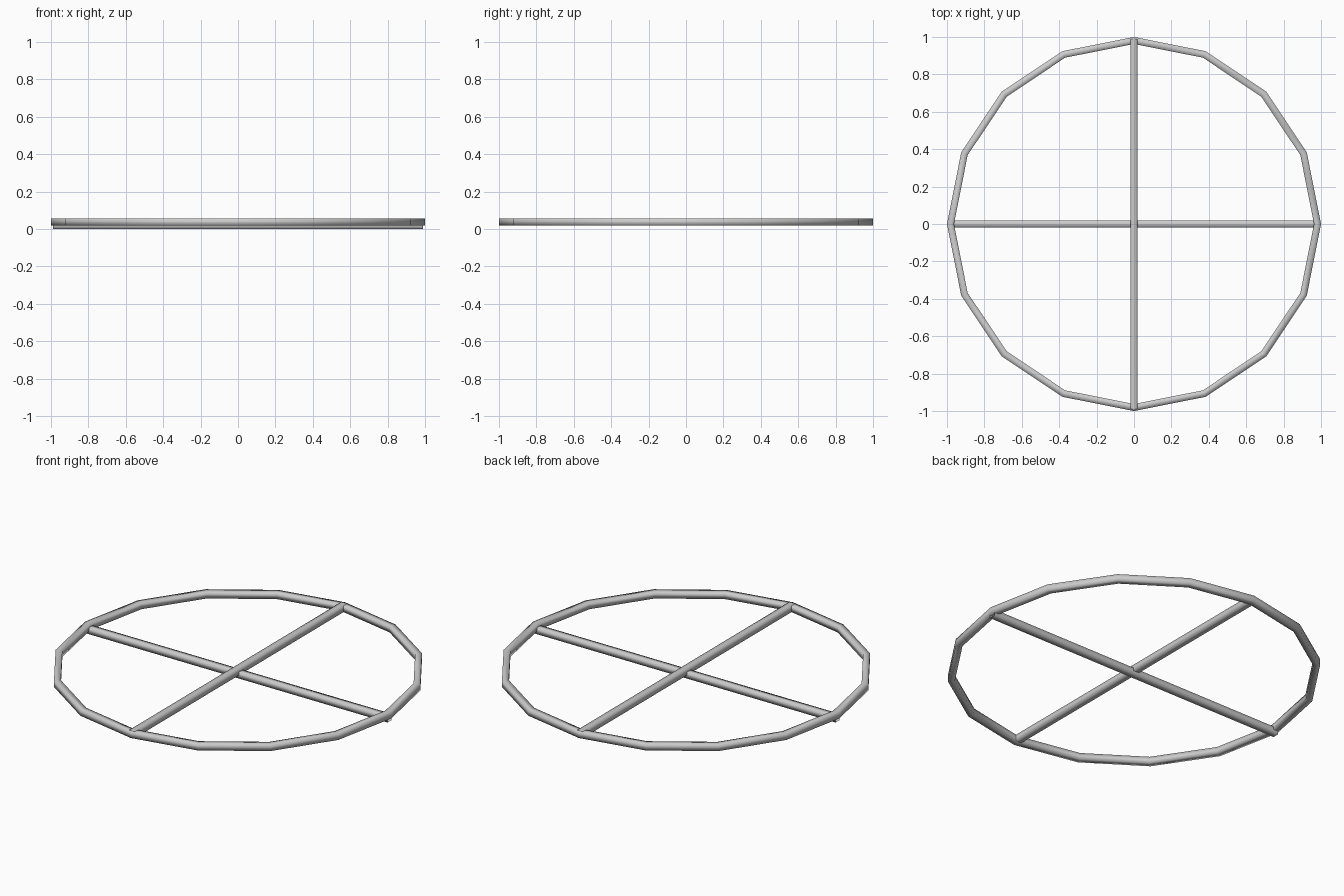
import bpy, math

if "Cube" in bpy.data.objects:
    bpy.data.objects.remove(bpy.data.objects["Cube"])

H = 0.0187          # half the tube's width
RING = 1.0 - H      # ring centreline radius
SIDES = 16


def sweep(name, sections, closed):
    """Join four-cornered cross-sections into a smooth-shaded, open-ended tube."""
    verts = [p for s in sections for p in s]
    n = len(sections)
    faces = []
    for i in range(n if closed else n - 1):
        a, b = 4 * i, 4 * ((i + 1) % n)
        for k in range(4):
            m = (k + 1) % 4
            faces.append((a + k, b + k, b + m, a + m))
    mesh = bpy.data.meshes.new(name)
    mesh.from_pydata(verts, [], faces)
    mesh.shade_smooth()
    obj = bpy.data.objects.new(name, mesh)
    bpy.context.collection.objects.link(obj)
    return obj


CORNERS = [(H, -H), (H, H), (-H, H), (-H, -H)]   # sideways, up

# Sixteen-sided hoop of square tube
hoop = []
for i in range(SIDES):
    a = 2 * math.pi * i / SIDES
    hoop.append([((RING + u) * math.cos(a), (RING + u) * math.sin(a), 2 * H + v)
                 for u, v in CORNERS])
sweep("hoop", hoop, True)

# Crossed bars: one half a tube lower, one level with the hoop
L = 0.99
sweep("lower_crossbar", [[(x, u, H + v) for u, v in CORNERS] for x in (L, -L)], False)
sweep("upper_crossbar", [[(u, y, 2 * H + 0.0006 + v) for u, v in CORNERS] for y in (-L, L)], False)
